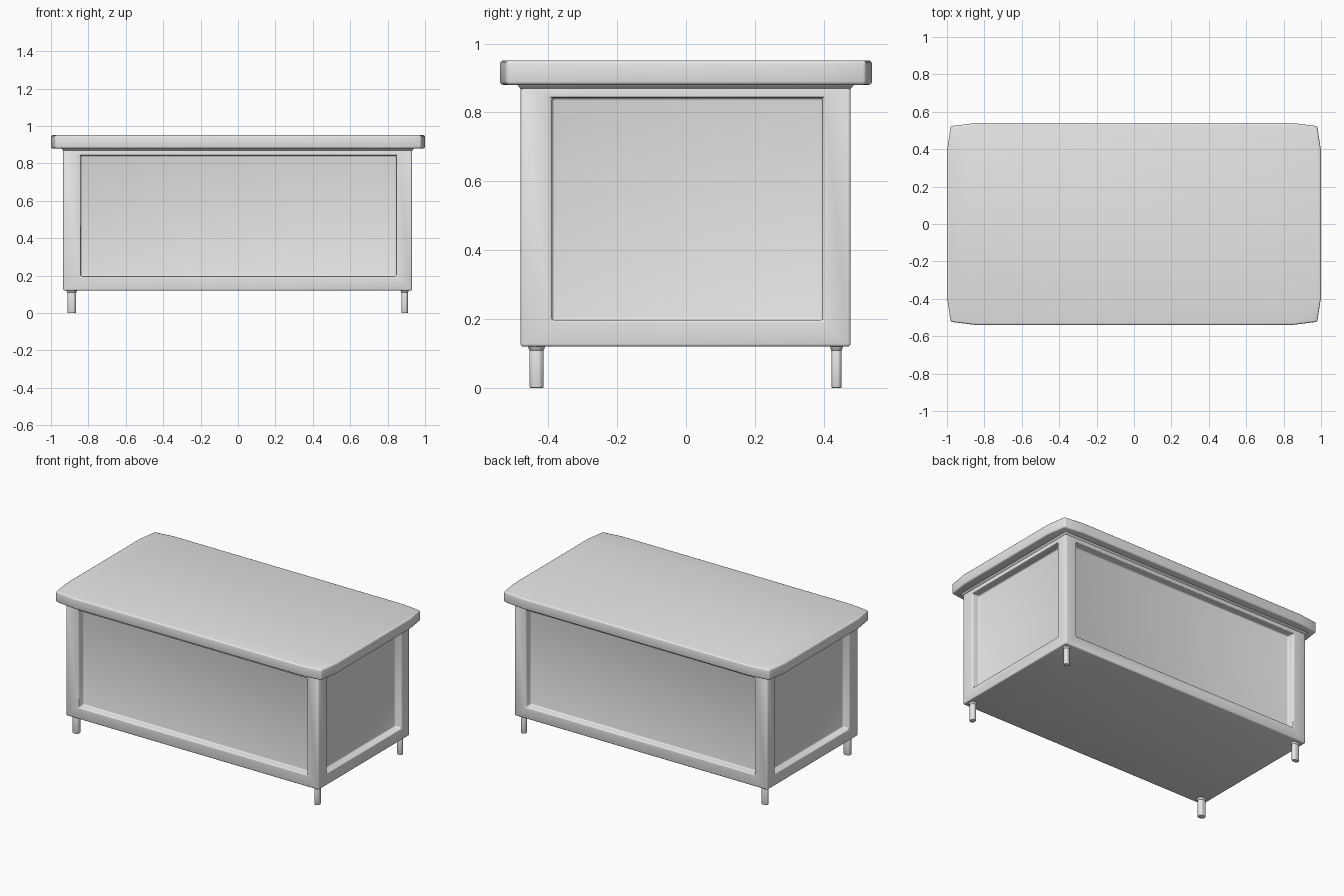
import bpy
import bmesh
from mathutils import Vector

if "Cube" in bpy.data.objects:
    bpy.data.objects.remove(bpy.data.objects["Cube"], do_unlink=True)

# Single grey finish
grey = bpy.data.materials.new("plain_grey")
grey.use_nodes = True
colour = (0.8, 0.8, 0.8, 1)
grey.diffuse_color = colour
grey.node_tree.nodes["Principled BSDF"].inputs["Base Color"].default_value = colour


def finish(name, bm, bevel, segments=3):
    """Turn a bmesh into a smooth-shaded object with rounded edges."""
    bmesh.ops.recalc_face_normals(bm, faces=bm.faces)
    mesh = bpy.data.meshes.new(name)
    bm.to_mesh(mesh)
    bm.free()
    mesh.materials.append(grey)
    obj = bpy.data.objects.new(name, mesh)
    bpy.context.collection.objects.link(obj)
    mod = obj.modifiers.new("rounded_edges", "BEVEL")
    mod.width = bevel
    mod.segments = segments
    mod.limit_method = "ANGLE"
    bpy.ops.object.select_all(action="DESELECT")
    obj.select_set(True)
    bpy.context.view_layer.objects.active = obj
    bpy.ops.object.modifier_apply(modifier=mod.name)
    bpy.ops.object.shade_smooth_by_angle()
    return obj


def box(lo, hi):
    """Bmesh box between two opposite corners."""
    bm = bmesh.new()
    bmesh.ops.create_cube(bm, size=1)
    lo, hi = Vector(lo), Vector(hi)
    for v in bm.verts:
        v.co = (lo + hi) / 2 + v.co * (hi - lo)
    return bm


def slab(outline, z0, z1):
    """Bmesh prism from a flat outline."""
    bm = bmesh.new()
    face = bm.faces.new([bm.verts.new((x, y, z0)) for x, y in outline])
    ext = bmesh.ops.extrude_face_region(bm, geom=[face])
    for v in ext["geom"]:
        if isinstance(v, bmesh.types.BMVert):
            v.co.z = z1
    return bm


# Cabinet body with one recessed panel on each side
LO, HI = (-0.935, -0.48, 0.12), (0.931, 0.478, 0.882)
PANEL_LO, PANEL_HI = (-0.84, -0.389, 0.197), (0.846, 0.397, 0.842)
RECESS = 0.05
bm = box(LO, HI)
bm.normal_update()
sides = [f for f in bm.faces if abs(f.normal.z) < 0.5]
bmesh.ops.inset_individual(bm, faces=sides, thickness=0.09)
for f in sides:
    across = 0 if abs(f.normal.y) > 0.5 else 1
    mid = f.calc_center_median()
    for v in f.verts:
        for axis in (across, 2):
            v.co[axis] = (PANEL_HI if v.co[axis] > mid[axis] else PANEL_LO)[axis]
for f in sides:
    normal = f.normal.copy()
    panel = bmesh.ops.extrude_discrete_faces(bm, faces=[f])["faces"][0]
    bmesh.ops.translate(bm, verts=panel.verts, vec=-normal * RECESS)
finish("cabinet_body", bm, 0.008)

# Flared collar between body and top
bm = box((LO[0], LO[1], 0.868), (HI[0], HI[1], 0.884))
for v in bm.verts:
    if v.co.z > 0.88:
        v.co.x += 0.013 if v.co.x > 0 else -0.013
        v.co.y += 0.013 if v.co.y > 0 else -0.013
finish("top_collar", bm, 0.002, 1)

# Table top with softly clipped corners
corner = [(1.0, 0.39), (0.98, 0.523), (0.845, 0.54)]
outline = []
for sx, sy in ((1, 1), (-1, 1), (-1, -1), (1, -1)):
    pts = [(x * sx, y * sy) for x, y in corner]
    outline += pts if sx * sy > 0 else pts[::-1]
finish("table_top", slab(outline, 0.88, 0.951), 0.01)

# Short octagonal legs, a little stouter towards the front and right
for xname, x, rx in (("right", -0.889, 0.023), ("left", 0.891, 0.0175)):
    for yname, y, ry in (("front", -0.434, 0.02), ("back", 0.437, 0.015)):
        c = 0.5
        ring = [(x + rx * a, y + ry * b) for a, b in (
            (1, -c), (1, c), (c, 1), (-c, 1), (-1, c), (-1, -c), (-c, -1), (c, -1))]
        finish(f"{yname}_{xname}_leg", slab(ring, 0, 0.125), 0.003, 2)
        # Flared foot plate where the leg meets the body
        flare = slab(ring, 0.108, 0.124)
        for v in flare.verts:
            if v.co.z > 0.12:
                v.co.x = x + (v.co.x - x) * 1.35
                v.co.y = y + (v.co.y - y) * 1.35
        finish(f"{yname}_{xname}_leg_flare", flare, 0.001, 1)
